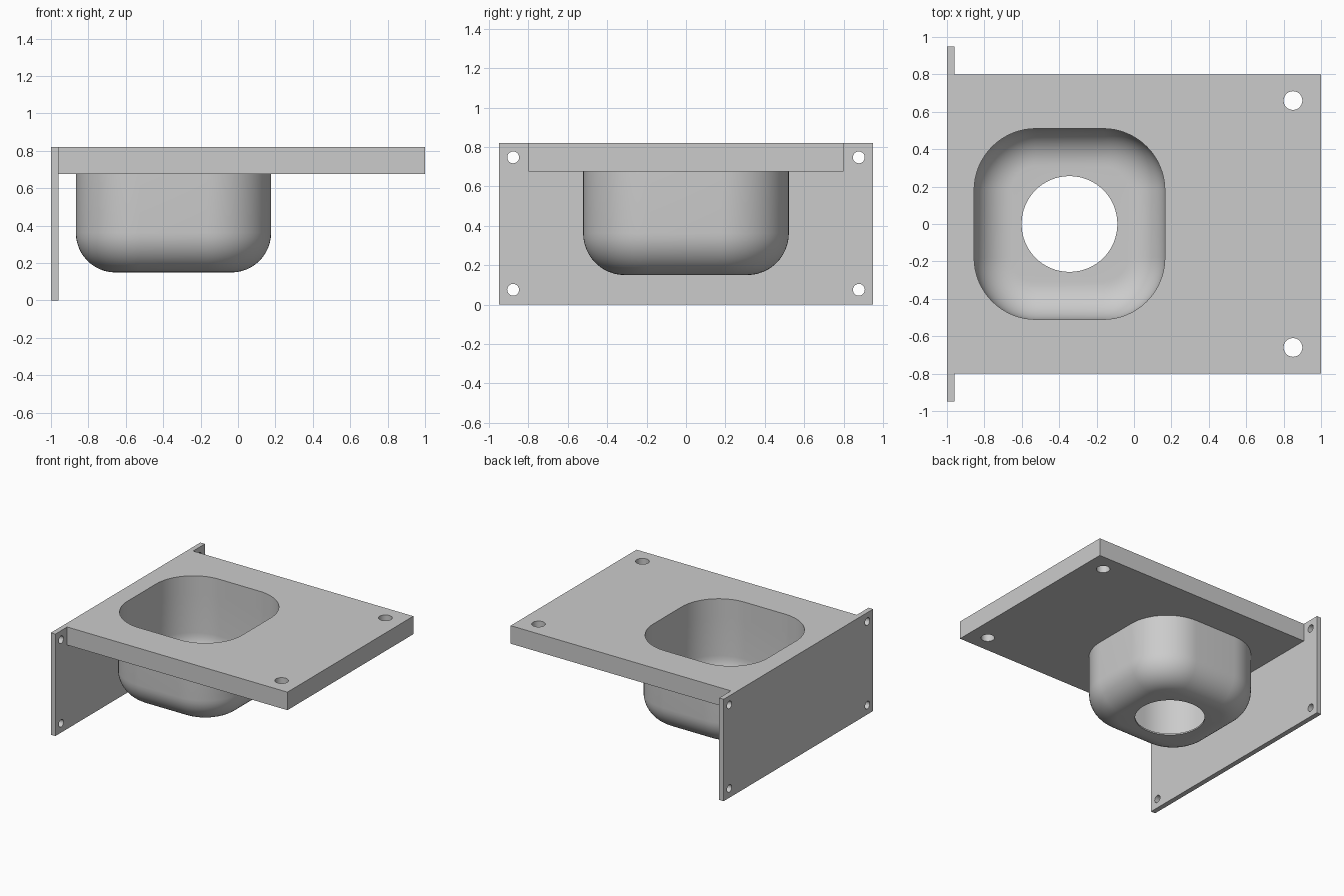
import bpy
import bmesh
from math import sin, cos, pi
from mathutils import Matrix

cube = bpy.data.objects.get("Cube")
if cube:
    bpy.data.objects.remove(cube)

grey = bpy.data.materials.new("plain grey")
grey.use_nodes = True
colour = (0.6, 0.6, 0.6, 1)
grey.diffuse_color = colour
grey.node_tree.nodes["Principled BSDF"].inputs["Base Color"].default_value = colour

TOP, UNDER = 0.82, 0.675
CENTRE = -0.345


def finish(name, bm):
    bmesh.ops.recalc_face_normals(bm, faces=bm.faces)
    mesh = bpy.data.meshes.new(name)
    bm.to_mesh(mesh)
    bm.free()
    mesh.materials.append(grey)
    obj = bpy.data.objects.new(name, mesh)
    bpy.context.collection.objects.link(obj)
    return obj


def box(name, lo, hi):
    bm = bmesh.new()
    size = [b - a for a, b in zip(lo, hi)]
    mid = [(a + b) / 2 for a, b in zip(lo, hi)]
    bmesh.ops.create_cube(bm, size=1, matrix=Matrix.Translation(mid) @ Matrix.Diagonal((*size, 1)))
    return finish(name, bm)


def cylinder(name, centre, radius, axis="Z"):
    bm = bmesh.new()
    turn = Matrix.Rotation(pi / 2, 4, "Y") if axis == "X" else Matrix()
    bmesh.ops.create_cone(bm, cap_ends=True, segments=40, radius1=radius, radius2=radius,
                          depth=0.4, matrix=Matrix.Translation(centre) @ turn)
    return finish(name, bm)


def ring(bm, half, radius, z, steps=16):
    """Rounded square loop of vertices."""
    verts = []
    inner = half - radius
    for sx, sy, start in ((1, 1, 0), (-1, 1, 1), (-1, -1, 2), (1, -1, 3)):
        for i in range(steps + 1):
            a = (start + i / steps) * pi / 2
            verts.append(bm.verts.new((CENTRE + sx * inner + radius * cos(a),
                                       sy * inner + radius * sin(a), z)))
    return verts


def loft(bm, loops):
    for a, b in zip(loops, loops[1:]):
        for i in range(len(a)):
            j = (i + 1) % len(a)
            bm.faces.new((a[i], a[j], b[j], b[i]))


def cut(obj, cutters):
    bpy.context.view_layer.objects.active = obj
    for c in cutters:
        c.hide_render = True
        mod = obj.modifiers.new("cut", "BOOLEAN")
        mod.operation = "DIFFERENCE"
        mod.solver = "EXACT"
        mod.object = c
        bpy.ops.object.modifier_apply(modifier=mod.name)
        bpy.data.objects.remove(c)


def smooth(obj):
    bpy.ops.object.select_all(action="DESELECT")
    obj.select_set(True)
    bpy.context.view_layer.objects.active = obj
    bpy.ops.object.shade_smooth_by_angle(angle=pi / 6)


# Shelf slab with basin opening and two bolt holes
shelf = box("shelf_slab", (-0.96, -0.8, UNDER), (1, 0.8, TOP))
bm = bmesh.new()
loops = [ring(bm, 0.51, 0.33, z) for z in (UNDER - 0.1, TOP + 0.1)]
loft(bm, loops)
for loop in loops:
    bm.faces.new(loop)
opening = finish("opening_cutter", bm)
cut(shelf, [opening] + [cylinder("bolt_cutter", (0.85, y, 0.75), 0.05) for y in (-0.66, 0.66)])
smooth(shelf)

# Mounting plate with a screw hole in each corner
plate = box("mounting_plate", (-1, -0.95, 0), (-0.96, 0.95, TOP))
cut(plate, [cylinder("screw_cutter", (-0.98, y, z), 0.03, "X")
            for y in (-0.877, 0.877) for z in (0.075, 0.747)])
smooth(plate)


# Basin shell: inside wall, drain hole, outside wall
def wall(bm, half, corner, fillet, bottom, steps=12):
    loops = [ring(bm, half, corner, UNDER)]
    for i in range(steps + 1):
        a = i / steps * pi / 2
        inset = fillet * (1 - cos(a))
        loops.append(ring(bm, half - inset, corner - inset, bottom + fillet * (1 - sin(a))))
    loops.append(ring(bm, 0.256, 0.255, bottom))
    return loops


bm = bmesh.new()
inside = wall(bm, 0.51, 0.33, 0.2, 0.162)
outside = wall(bm, 0.522, 0.342, 0.212, 0.15)
loops = inside + outside[::-1]
loft(bm, loops + loops[:1])
smooth(finish("basin", bm))
